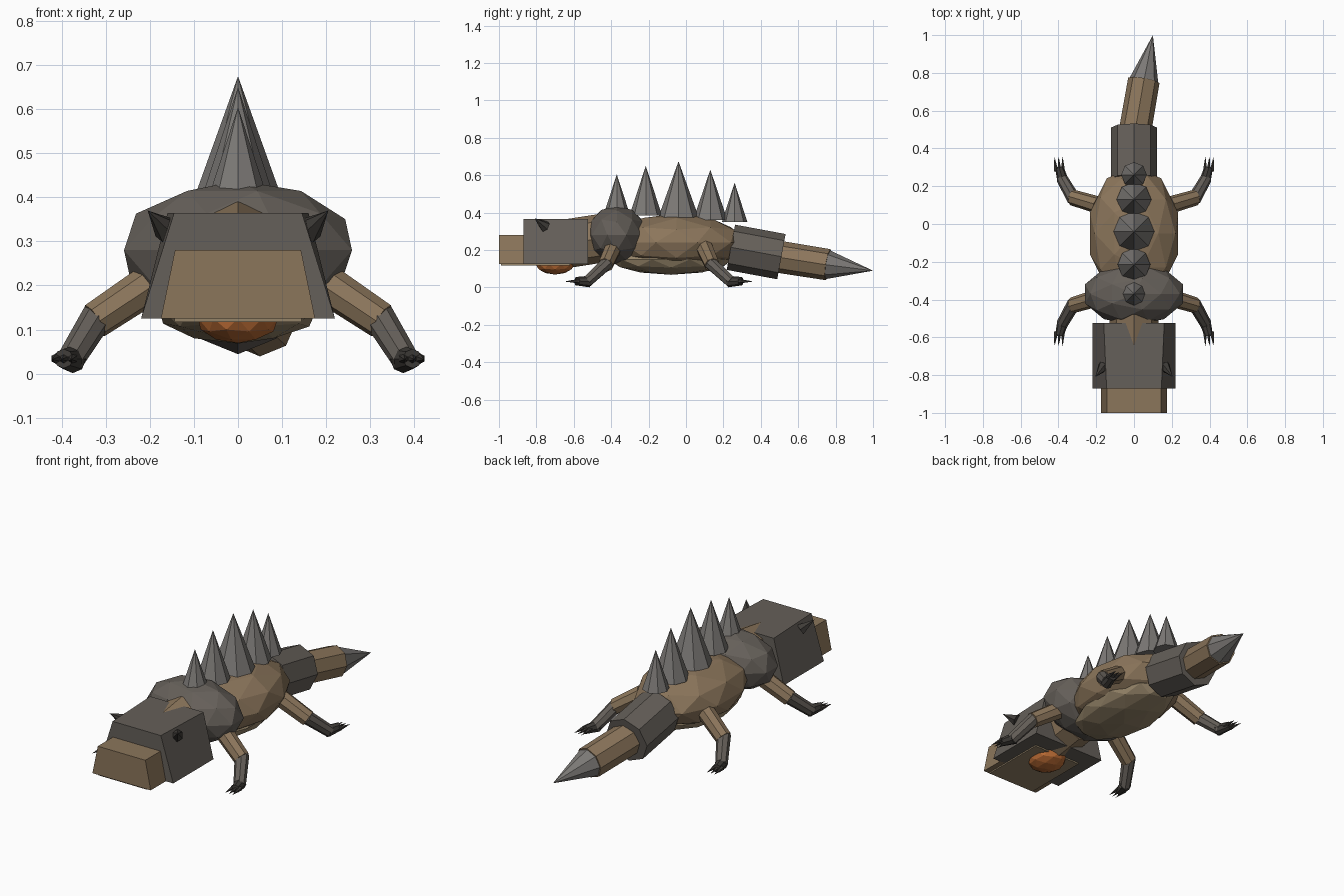
import bpy, bmesh
from mathutils import Vector, Matrix

if "Cube" in bpy.data.objects:
    bpy.data.objects.remove(bpy.data.objects["Cube"])


def material(name, rgb):
    m = bpy.data.materials.new(name)
    m.diffuse_color = (*rgb, 1)
    m.use_nodes = True
    m.node_tree.nodes["Principled BSDF"].inputs["Base Color"].default_value = m.diffuse_color
    return m


STONE = material("dark_stone", (0.13, 0.115, 0.10))
SPIKE = material("spike_grey", (0.20, 0.19, 0.18))
HIDE = material("brown_hide", (0.26, 0.18, 0.105))
PALE = material("pale_belly", (0.30, 0.23, 0.14))
GLOW = material("orange_throat", (0.50, 0.15, 0.035))
CLAW = material("claw_dark", (0.05, 0.045, 0.04))


def finish(bm, name, mat):
    bmesh.ops.recalc_face_normals(bm, faces=bm.faces)
    me = bpy.data.meshes.new(name)
    bm.to_mesh(me)
    bm.free()
    me.materials.append(mat)
    ob = bpy.data.objects.new(name, me)
    bpy.context.collection.objects.link(ob)
    return ob


def blob(name, mat, centre, radii, sub=2):
    bm = bmesh.new()
    bmesh.ops.create_icosphere(bm, subdivisions=sub, radius=1)
    bmesh.ops.scale(bm, verts=bm.verts, vec=radii)
    bmesh.ops.translate(bm, verts=bm.verts, vec=centre)
    return finish(bm, name, mat)


def tube(name, mat, a, b, r1, r2, sides=8):
    a, b = Vector(a), Vector(b)
    d = b - a
    turn = d.to_track_quat('Z', 'Y').to_matrix().to_4x4()
    bm = bmesh.new()
    bmesh.ops.create_cone(bm, cap_ends=True, segments=sides, radius1=r1, radius2=r2,
                          depth=d.length, matrix=Matrix.Translation((a + b) / 2) @ turn)
    bmesh.ops.remove_doubles(bm, verts=bm.verts, dist=1e-5)
    return finish(bm, name, mat)


def wedge_box(name, mat, y0, y1, z0, z1, low, top_front, top_back):
    bm = bmesh.new()
    bmesh.ops.create_cube(bm, size=2)
    for v in bm.verts:
        front, top = v.co.y < 0, v.co.z > 0
        half = (top_front if front else top_back) if top else low
        v.co = (v.co.x * half, y0 if front else y1, z1 if top else z0)
    return finish(bm, name, mat)


# Torso
blob("body", HIDE, (0, -0.05, 0.24), (0.245, 0.36, 0.155))
blob("shoulders", STONE, (0, -0.37, 0.28), (0.272, 0.165, 0.158))
blob("belly", PALE, (0, -0.08, 0.15), (0.19, 0.33, 0.082))

# Head
tube("neck", HIDE, (0, -0.46, 0.262), (0, -0.68, 0.228), 0.13, 0.13)
wedge_box("head", STONE, -0.87, -0.525, 0.125, 0.365, 0.22, 0.145, 0.16)
wedge_box("snout", HIDE, -1.0, -0.86, 0.125, 0.28, 0.175, 0.143, 0.143)
wedge_box("lower_jaw", PALE, -0.99, -0.62, 0.117, 0.16, 0.145, 0.14, 0.14)
blob("throat", GLOW, (0, -0.70, 0.125), (0.095, 0.105, 0.056))

# Back spikes: y, base height, tip height, radius
for i, (y, z0, z1, r) in enumerate([(-0.37, 0.40, 0.605, 0.067), (-0.215, 0.385, 0.65, 0.087),
                                    (-0.04, 0.375, 0.675, 0.108), (0.13, 0.36, 0.63, 0.092),
                                    (0.26, 0.35, 0.56, 0.068)]):
    tube(f"back_spike_{i + 1}", SPIKE, (0, y, z0), (0, y, z1), r, 0)

# Tail
tube("tail_base", STONE, (0, 0.24, 0.215), (0, 0.51, 0.165), 0.123, 0.123)
tube("tail_middle", HIDE, (0, 0.46, 0.17), (0.052, 0.76, 0.122), 0.086, 0.084)
tube("tail_tip", SPIKE, (0.05, 0.745, 0.124), (0.1, 1.0, 0.09), 0.082, 0)

# Paired parts
for side, s in (("right", 1), ("left", -1)):
    tube(f"{side}_brow_horn", CLAW, (s * 0.16, -0.752, 0.325), (s * 0.205, -0.81, 0.37), 0.032, 0, 6)
    for pair, mirror in (("front", False), ("hind", True)):
        def p(x, y, z):
            return (s * x, -0.29 - y if mirror else y, z)
        n = f"{side}_{pair}"
        tube(n + "_upper_leg", HIDE, p(0.19, -0.39, 0.21), p(0.325, -0.43, 0.12), 0.046, 0.042)
        tube(n + "_lower_leg", STONE, p(0.318, -0.42, 0.132), p(0.381, -0.53, 0.03), 0.036, 0.031)
        tube(n + "_foot", CLAW, p(0.375, -0.515, 0.032), p(0.396, -0.59, 0.034), 0.031, 0.022)
        for i, dx in enumerate((-0.022, 0, 0.022)):
            tube(f"{n}_claw_{i + 1}", CLAW, p(0.394 + dx * 0.8, -0.57, 0.034),
                 p(0.40 + dx, -0.65, 0.032), 0.013, 0, 6)
